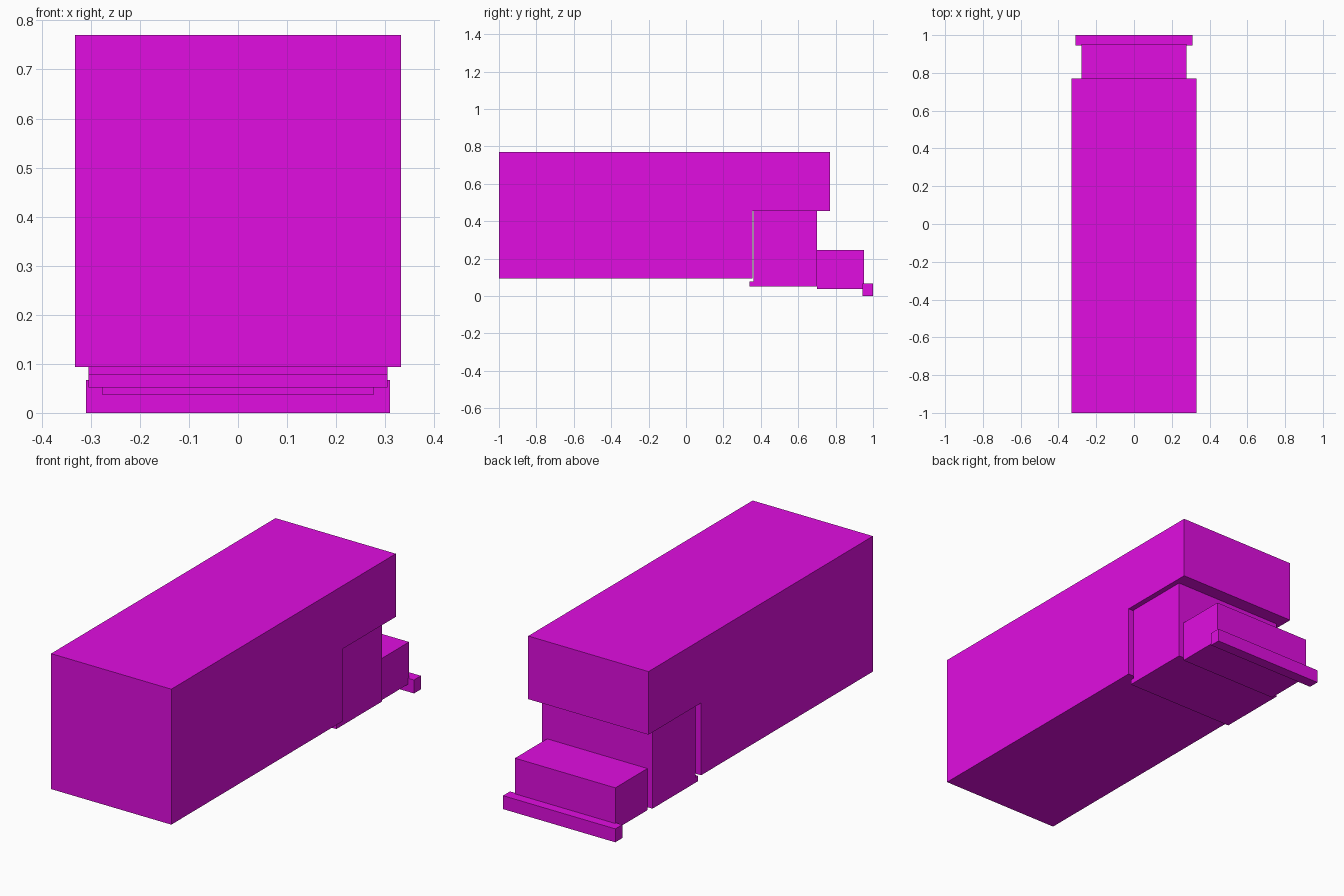
import bpy
import bmesh
from mathutils import Vector

default = bpy.data.objects.get("Cube")
if default:
    bpy.data.objects.remove(default, do_unlink=True)

# Magenta paint
paint = bpy.data.materials.new("magenta_paint")
paint.use_nodes = True
colour = (0.75, 0.004, 0.75, 1.0)
paint.diffuse_color = colour
paint.node_tree.nodes["Principled BSDF"].inputs["Base Color"].default_value = colour


def extrude_profile(name, half_width, profile):
    """Extrude a side profile of (y, z) points across the vehicle's width."""
    bm = bmesh.new()
    face = bm.faces.new([bm.verts.new((-half_width, y, z)) for y, z in profile])
    result = bmesh.ops.extrude_face_region(bm, geom=[face])
    moved = [v for v in result["geom"] if isinstance(v, bmesh.types.BMVert)]
    bmesh.ops.translate(bm, verts=moved, vec=Vector((2 * half_width, 0, 0)))
    bmesh.ops.recalc_face_normals(bm, faces=bm.faces)
    mesh = bpy.data.meshes.new(name)
    bm.to_mesh(mesh)
    bm.free()
    mesh.materials.append(paint)
    obj = bpy.data.objects.new(name, mesh)
    bpy.context.collection.objects.link(obj)
    return obj


# Cargo box with the section over the cab
extrude_profile("cargo_box", 0.332, [
    (-1.0, 0.094), (0.355, 0.094), (0.355, 0.455),
    (0.77, 0.455), (0.77, 0.77), (-1.0, 0.77)])

# Cab with a small floor lip running under the box
extrude_profile("cab", 0.305, [
    (0.34, 0.052), (0.70, 0.052), (0.70, 0.455),
    (0.36, 0.455), (0.36, 0.078), (0.34, 0.078)])

# Hood
extrude_profile("hood", 0.277, [
    (0.70, 0.037), (0.953, 0.037), (0.953, 0.245), (0.70, 0.245)])

# Bumper
extrude_profile("bumper", 0.31, [
    (0.945, 0.0), (1.0, 0.0), (1.0, 0.067), (0.945, 0.067)])
